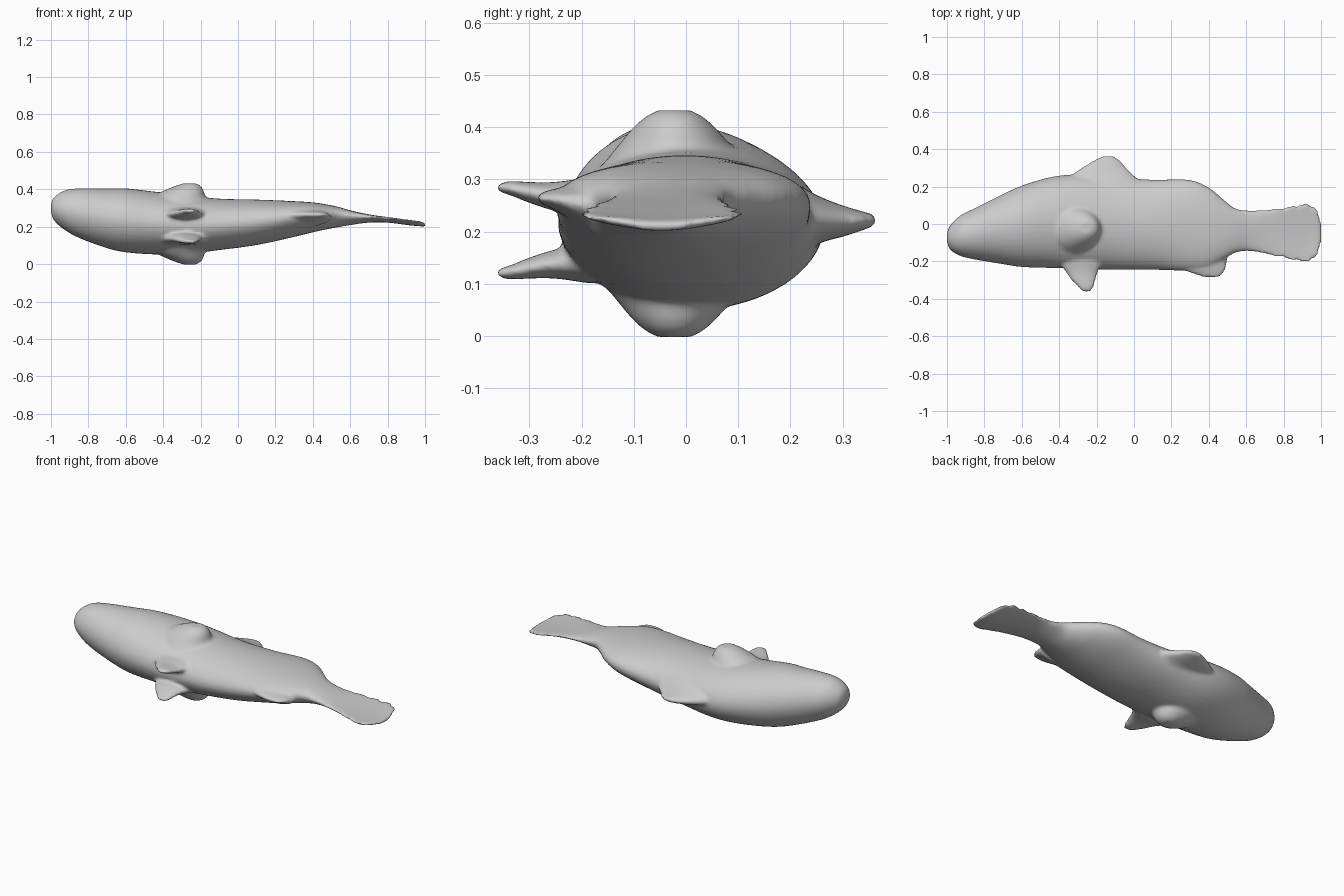
import bpy, bmesh, math
from mathutils import Vector

grey = bpy.data.materials.new("plain_grey")
grey.diffuse_color = (0.6, 0.6, 0.6, 1)


def smooth_stations(st, steps=5):
    """Catmull-Rom interpolation through the stations."""
    out = []
    for i in range(len(st) - 1):
        rows = [st[max(i - 1, 0)], st[i], st[i + 1], st[min(i + 2, len(st) - 1)]]
        for k in range(steps):
            t = k / steps
            out.append([0.5 * (2 * b + (c - a) * t + (2 * a - 5 * b + 4 * c - d) * t * t
                               + (3 * b - a - 3 * c + d) * t ** 3)
                        for a, b, c, d in zip(*rows)])
    return out + [list(st[-1])]


def loft(name, stations, axes, power=1.0, n=40):
    """Oval sections: (position, u0, u1, v0, v1, edge lift); axes map to x, y, z."""
    bm = bmesh.new()
    rings = []
    for p, u0, u1, v0, v1, lift in smooth_stations(stations):
        ring = []
        for i in range(n):
            a = 2 * math.pi * i / n
            c, s = math.cos(a), math.sin(a)
            u = (u0 + u1) / 2 + (u1 - u0) / 2 * c
            v = (v0 + v1) / 2 + (v1 - v0) / 2 * math.copysign(abs(s) ** power, s) + lift * c * c
            co = Vector()
            for axis, val in zip(axes, (p, u, v)):
                co["xyz".index(axis)] = val
            ring.append(bm.verts.new(co))
        rings.append(ring)
    for r, q in zip(rings, rings[1:]):
        for i in range(n):
            j = (i + 1) % n
            bm.faces.new((r[i], r[j], q[j], q[i]))
    bm.faces.new(rings[0])
    bm.faces.new(rings[-1])
    bmesh.ops.recalc_face_normals(bm, faces=bm.faces)
    me = bpy.data.meshes.new(name)
    bm.to_mesh(me)
    bm.free()
    me.materials.append(grey)
    ob = bpy.data.objects.new(name, me)
    bpy.context.collection.objects.link(ob)
    return ob


# Body and tail, lying on its side, head towards -x
body = loft("fish_body", [
    (-1.0, -0.09, -0.05, 0.28, 0.32, 0),
    (-0.985, -0.135, -0.01, 0.235, 0.355, 0),
    (-0.93, -0.17, 0.045, 0.185, 0.393, 0),
    (-0.85, -0.19, 0.085, 0.14, 0.405, 0),
    (-0.70, -0.215, 0.16, 0.085, 0.405, 0),
    (-0.60, -0.23, 0.205, 0.063, 0.405, 0),
    (-0.45, -0.235, 0.25, 0.052, 0.388, 0),
    (-0.30, -0.24, 0.265, 0.052, 0.37, 0),
    (-0.10, -0.245, 0.25, 0.075, 0.35, 0),
    (0.10, -0.245, 0.237, 0.102, 0.345, 0.005),
    (0.29, -0.25, 0.237, 0.143, 0.337, 0.015),
    (0.40, -0.235, 0.195, 0.17, 0.33, 0.015),
    (0.48, -0.19, 0.13, 0.187, 0.318, 0.015),
    (0.54, -0.155, 0.085, 0.198, 0.305, 0.015),
    (0.61, -0.145, 0.073, 0.21, 0.285, 0.01),
    (0.70, -0.16, 0.077, 0.222, 0.266, 0.01),
    (0.80, -0.185, 0.092, 0.222, 0.25, 0.012),
    (0.92, -0.207, 0.112, 0.207, 0.231, 0.015),
    (0.97, -0.185, 0.095, 0.203, 0.225, 0.015),
    (0.995, -0.125, 0.03, 0.2, 0.22, 0.01),
    (1.003, -0.08, -0.02, 0.2, 0.215, 0),
], "xyz", 1.05)
parts = [body]

# Dorsal fin along the back edge
parts.append(loft("dorsal_fin", [
    (0.18, -0.42, 0.08, 0.13, 0.31, 0),
    (0.25, -0.35, 0.01, 0.175, 0.27, 0),
    (0.30, -0.28, -0.04, 0.19, 0.25, 0),
    (0.34, -0.215, -0.075, 0.203, 0.238, 0),
    (0.363, -0.165, -0.11, 0.212, 0.232, 0)], "yxz"))

# Anal fin on the belly edge near the tail
parts.append(loft("anal_fin", [
    (-0.18, 0.15, 0.50, 0.195, 0.30, 0),
    (-0.24, 0.25, 0.49, 0.235, 0.285, 0),
    (-0.27, 0.33, 0.47, 0.25, 0.277, 0),
    (-0.285, 0.37, 0.455, 0.255, 0.272, 0)], "yxz"))

# Pair of pelvic fins and pair of side fins, one on each flank
for side, sgn in (("upper", 1), ("lower", -1)):
    pelvic = [(-0.18, -0.42, -0.15, 0.03, 0.10, 0), (-0.25, -0.37, -0.19, 0.035, 0.09, 0),
              (-0.30, -0.335, -0.205, 0.05, 0.09, 0), (-0.335, -0.30, -0.215, 0.064, 0.092, 0),
              (-0.36, -0.28, -0.23, 0.07, 0.09, 0)]
    flank = [(0.10, -0.50, -0.15, -0.17, 0.12, 0), (0.15, -0.45, -0.175, -0.13, 0.085, 0),
             (0.18, -0.39, -0.185, -0.105, 0.06, 0), (0.203, -0.335, -0.20, -0.08, 0.035, 0),
             (0.217, -0.29, -0.225, -0.055, 0.01, 0)]
    mid = 0.205 if sgn > 0 else 0.20
    parts.append(loft(side + "_pelvic_fin",
                      [(y, a, b, mid + sgn * c, mid + sgn * d, e) for y, a, b, c, d, e in pelvic], "yxz"))
    parts.append(loft(side + "_side_fin",
                      [(0.215 + sgn * h, a, b, c, d, e) for h, a, b, c, d, e in flank], "zxy"))

# Fuse all parts into one soft skin
bpy.ops.object.select_all(action='DESELECT')
for ob in parts:
    ob.select_set(True)
bpy.context.view_layer.objects.active = body
bpy.ops.object.join()
rm = body.modifiers.new("fuse", 'REMESH')
rm.mode = 'VOXEL'
rm.voxel_size = 0.009
rm.use_smooth_shade = True
sm = body.modifiers.new("soften", 'SMOOTH')
sm.factor = 0.5
sm.iterations = 6
